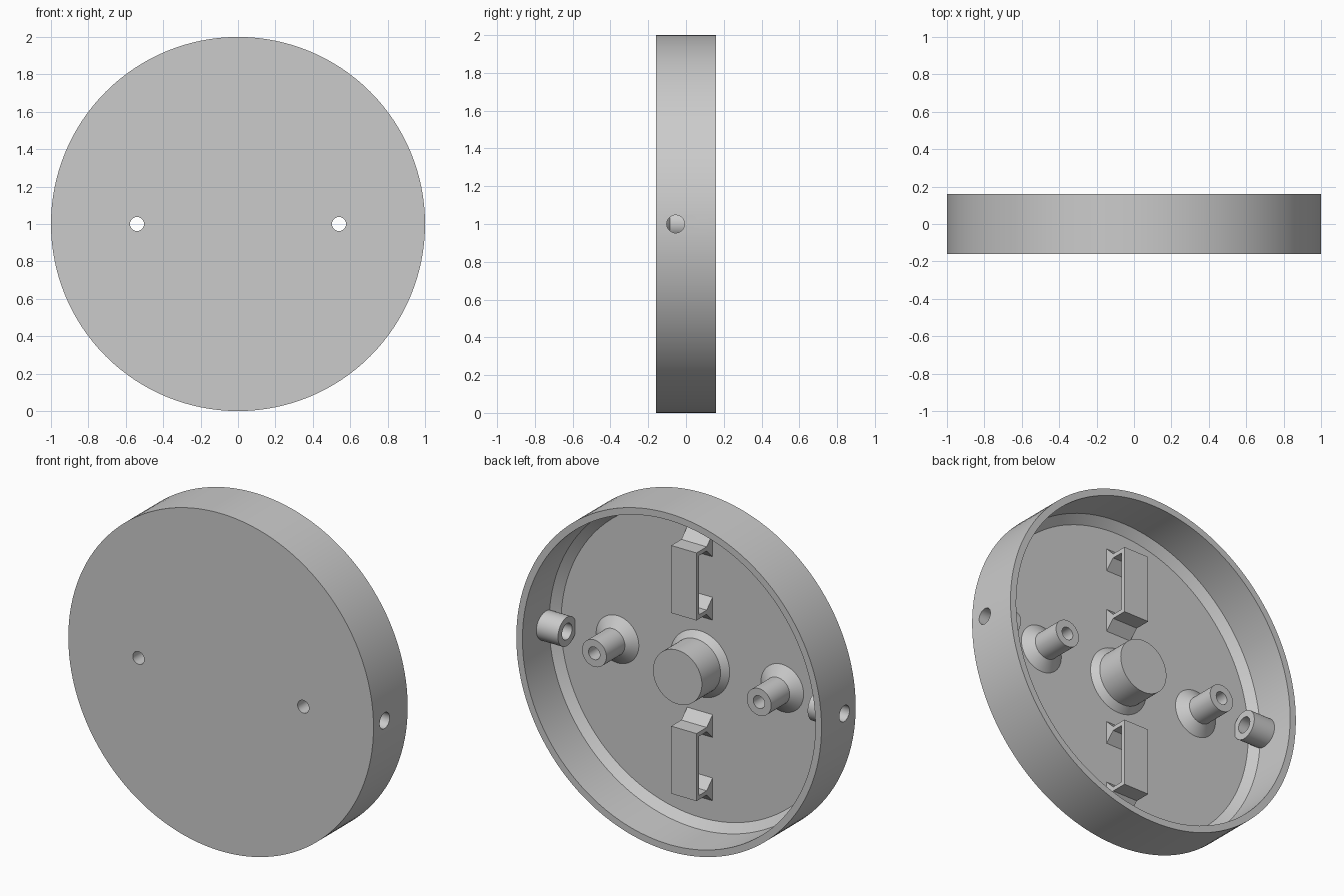
import bpy, bmesh, math
from mathutils import Matrix, Vector

cube = bpy.data.objects.get("Cube")
if cube:
    bpy.data.objects.remove(cube, do_unlink=True)

grey = bpy.data.materials.new("matte_grey")
grey.use_nodes = True
grey.diffuse_color = (0.6, 0.6, 0.6, 1)
grey.node_tree.nodes["Principled BSDF"].inputs["Base Color"].default_value = (0.6, 0.6, 0.6, 1)

BACK, FRONT, FLOOR = 0.16, -0.16, -0.13
MID = 1.0              # height of the disc's centre
POST_X, POST_HOLE = 0.54, 0.0375
SIDE_Y, SIDE_HOLE = -0.055, 0.047


def make_object(name, bm):
    bmesh.ops.recalc_face_normals(bm, faces=bm.faces)
    mesh = bpy.data.meshes.new(name)
    bm.to_mesh(mesh)
    bm.free()
    mesh.materials.append(grey)
    obj = bpy.data.objects.new(name, mesh)
    bpy.context.collection.objects.link(obj)
    return obj


def smooth(obj):
    bpy.ops.object.select_all(action='DESELECT')
    obj.select_set(True)
    bpy.context.view_layer.objects.active = obj
    bpy.ops.object.shade_smooth_by_angle(angle=math.radians(30))


def lathe(name, profile, origin, axis='Y', steps=48, hollow=False):
    """Spin (radius, distance) points round an axis through origin."""
    bm = bmesh.new()
    rings = []
    for r, d in profile:
        ring = []
        for i in range(steps):
            a = math.tau * i / steps
            u, v = r * math.cos(a), r * math.sin(a)
            offset = Vector((u, d, v)) if axis == 'Y' else Vector((d, u, v))
            ring.append(bm.verts.new(Vector(origin) + offset))
        rings.append(ring)
    pairs = list(zip(rings, rings[1:]))
    if hollow:
        pairs.append((rings[-1], rings[0]))
    else:
        bm.faces.new(rings[0])
        bm.faces.new(rings[-1])
    for a, b in pairs:
        for i in range(steps):
            j = (i + 1) % steps
            bm.faces.new((a[i], a[j], b[j], b[i]))
    return make_object(name, bm)


def cut(target, cutter):
    cutter.hide_render = True
    mod = target.modifiers.new("hole", 'BOOLEAN')
    mod.operation, mod.solver, mod.object = 'DIFFERENCE', 'EXACT', cutter
    bpy.context.view_layer.objects.active = target
    bpy.ops.object.modifier_apply(modifier=mod.name)
    bpy.data.objects.remove(cutter, do_unlink=True)


# Shallow round shell with a chamfer between floor and wall
shell = lathe("round_shell",
              [(1, FRONT), (1, BACK), (0.96, BACK), (0.96, -0.09), (0.91, FLOOR)],
              (0, 0, MID), steps=128)
for x in (-POST_X, POST_X):
    cut(shell, lathe("post_hole_cutter", [(POST_HOLE, -0.3), (POST_HOLE, 0.3)], (x, 0, MID)))
cut(shell, lathe("side_hole_cutter", [(SIDE_HOLE, -1.2), (SIDE_HOLE, 1.2)],
                 (0, SIDE_Y, MID), axis='X'))
smooth(shell)

# Solid central boss with a flared foot
smooth(lathe("central_boss", [(0.195, FLOOR), (0.16, -0.095), (0.16, 0.08)],
             (0, 0, MID), steps=64))

for side, s in (("left", 1), ("right", -1)):
    # Hollow screw post with a conical foot
    smooth(lathe(side + "_screw_post",
                 [(0.14, FLOOR), (0.08, -0.085), (0.08, 0.088),
                  (POST_HOLE, 0.088), (POST_HOLE, FLOOR)],
                 (s * POST_X, 0, MID), hollow=True))
    # Sideways sleeve running inwards from the wall
    smooth(lathe(side + "_wall_sleeve",
                 [(0.085, s * 0.818), (0.085, s * 0.975),
                  (SIDE_HOLE, s * 0.975), (SIDE_HOLE, s * 0.818)],
                 (0, SIDE_Y, MID), axis='X', hollow=True))


def bridge(name, z):
    """Thin U-shaped bridge, its legs flared where they meet the floor."""
    half, wall, flare, top, width = 0.2, 0.025, 0.055, 0.02, 0.083
    upper = [(FLOOR, half + flare), (FLOOR + flare, half), (top, half)]
    inner = [(top - wall, half - wall), (FLOOR + flare, half - wall),
             (FLOOR, half - wall - flare)]
    outline = (upper + [(y, -h) for y, h in reversed(upper)]
               + [(y, -h) for y, h in reversed(inner)] + inner)
    bm = bmesh.new()
    face = bm.faces.new([bm.verts.new((-width, y, z + h)) for y, h in outline])
    result = bmesh.ops.extrude_face_region(bm, geom=[face])
    moved = [v for v in result["geom"] if isinstance(v, bmesh.types.BMVert)]
    bmesh.ops.translate(bm, verts=moved, vec=(2 * width, 0, 0))
    make_object(name, bm)


bridge("upper_bridge", MID + 0.535)
bridge("lower_bridge", MID - 0.535)
